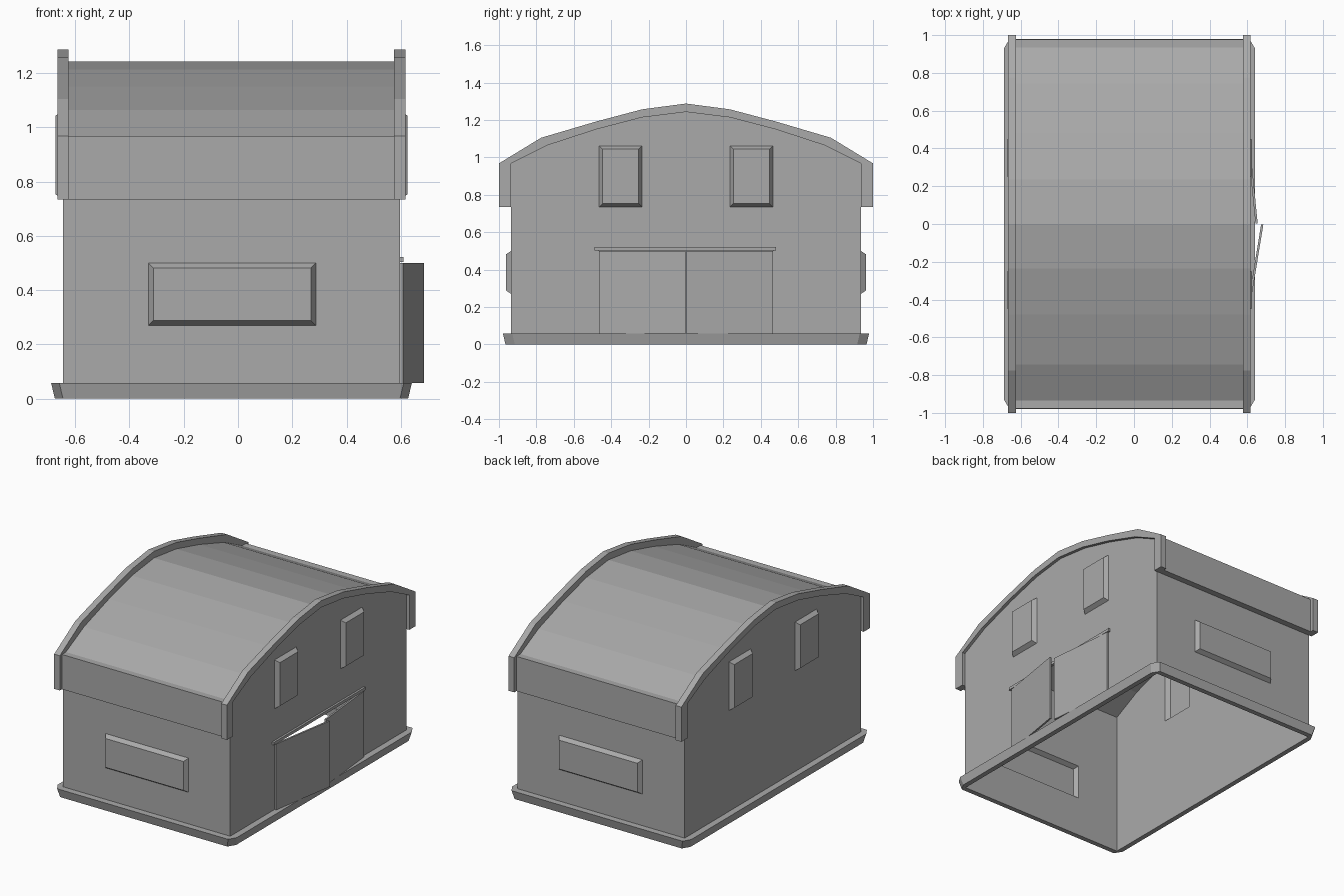
import bpy, bmesh
from mathutils import Vector

if "Cube" in bpy.data.objects:
    bpy.data.objects.remove(bpy.data.objects["Cube"])

grey = bpy.data.materials.new("plain_grey")
grey.use_nodes = True
grey.diffuse_color = (0.4, 0.4, 0.4, 1)
grey.node_tree.nodes["Principled BSDF"].inputs["Base Color"].default_value = (0.4, 0.4, 0.4, 1)

# Main dimensions
X0, X1, Y = -0.645, 0.597, 0.935
EAVE, SILL = 0.968, 0.735


def finish(name, bm):
    mesh = bpy.data.meshes.new(name)
    bm.to_mesh(mesh)
    bm.free()
    mesh.materials.append(grey)
    obj = bpy.data.objects.new(name, mesh)
    bpy.context.collection.objects.link(obj)
    return obj


def mirrored(half):
    """Mirror a half profile that ends on y = 0."""
    return half + [(-y, z) for y, z in reversed(half[:-1])]


def prism(name, points, offset):
    """Solid made by pushing a flat outline along an offset."""
    bm = bmesh.new()
    face = bm.faces.new([bm.verts.new(p) for p in points])
    pushed = bmesh.ops.extrude_face_region(bm, geom=[face], use_keep_orig=True)["geom"]
    bmesh.ops.translate(bm, vec=offset, verts=[v for v in pushed if isinstance(v, bmesh.types.BMVert)])
    bmesh.ops.recalc_face_normals(bm, faces=bm.faces)
    return finish(name, bm)


def box(name, lo, hi):
    (a, b, c), (d, e, f) = lo, hi
    return prism(name, [(a, b, c), (d, b, c), (d, e, c), (a, e, c)], (0, 0, f - c))


def wall(name, place, outline, windows):
    """Thin wall with raised, bevelled windows; place(u, v, depth) gives 3D points."""
    bm = bmesh.new()
    out = Vector(place(0, 0, 1)) - Vector(place(0, 0, 0))

    def loop(pts, depth=0):
        vs = [bm.verts.new(place(u, v, depth)) for u, v in pts]
        return vs, [bm.edges.new((vs[i - 1], vs[i])) for i in range(len(vs))]

    edges = loop(outline)[1]
    rings = []
    for u0, u1, v0, v1 in windows:
        vs, es = loop([(u0, v0), (u1, v0), (u1, v1), (u0, v1)])
        edges += es
        b = 0.018
        pane = loop([(u0 + b, v0 + b), (u1 - b, v0 + b), (u1 - b, v1 - b), (u0 + b, v1 - b)], 0.027)[0]
        rings.append((vs, pane))
    bmesh.ops.triangle_fill(bm, edges=edges, use_beauty=True, normal=out)
    for vs, pane in rings:
        bm.faces.new(pane)
        for i in range(4):
            bm.faces.new((vs[i - 1], vs[i], pane[i], pane[i - 1]))
    bm.normal_update()
    for f in bm.faces:
        if f.normal.dot(out) < 0:
            f.normal_flip()
    return finish(name, bm)


# Roof curve shared by the gables, roof and parapets
curve = mirrored([(-Y, EAVE), (-0.743, 1.064), (-0.48, 1.15), (-0.235, 1.214), (0, 1.243)])
crest = mirrored([(-1, EAVE), (-0.775, 1.105), (-0.48, 1.192), (-0.235, 1.257), (0, 1.288)])

# End walls, each with one long window
long_window = [(-0.33, 0.287, 0.27, 0.5)]
end_outline = [(X0, 0), (X1, 0), (X1, EAVE), (X0, EAVE)]
wall("front_wall", lambda u, v, d: (u, -Y - d, v), end_outline, long_window)
wall("back_wall", lambda u, v, d: (u, Y + d, v), end_outline, long_window)

# Gable walls with paired upper windows; the right one has the doorway
pair = [(-0.465, -0.235, 0.735, 1.062), (0.235, 0.465, 0.735, 1.062)]
door, lintel = 0.465, 0.505
top = curve[::-1]
doorway = [(-Y, 0), (-door, 0), (-door, lintel), (door, lintel), (door, 0), (Y, 0)]
wall("door_gable_wall", lambda u, v, d: (X1 + d, u, v), doorway + top, pair)
wall("plain_gable_wall", lambda u, v, d: (X0 - d, u, v), [(-Y, 0), (Y, 0)] + top, pair)

# Roof skin with boxed eaves
eave = [(-Y, SILL), (-0.977, SILL), (-0.977, EAVE)]
profile = eave + curve + [(-y, z) for y, z in reversed(eave)]
bm = bmesh.new()
rows = [[bm.verts.new((x, y, z)) for y, z in profile] for x in (X0, X1)]
for i in range(len(profile) - 1):
    bm.faces.new((rows[0][i], rows[1][i], rows[1][i + 1], rows[0][i + 1]))
finish("roof", bm)

# Raised parapet bands over both gables
band = [(-Y, SILL), (-1, SILL)] + crest + [(1, SILL), (Y, SILL)] + top
for name, x in (("left_parapet", X1), ("right_parapet", X0)):
    prism(name, [(x - 0.021, y, z) for y, z in band], (0.042, 0, 0))


# Base skirting with cut corners and a slight inward taper
def ring(grow, z, cut_x=0, cut_y=0):
    a, b, c = X0 - grow, X1 + grow, Y + grow
    return [(a + cut_x, -c, z), (b - cut_x, -c, z), (b, -c + cut_y, z), (b, c - cut_y, z),
            (b - cut_x, c, z), (a + cut_x, c, z), (a, c - cut_y, z), (a, -c + cut_y, z)]


bm = bmesh.new()
loops = [[bm.verts.new(p) for p in r] for r in (
    ring(-0.003, 0.058), ring(0.044, 0.058, 0.03, 0.05), ring(0.03, 0, 0.03, 0.05), ring(-0.003, 0))]
for k in range(4):
    for i in range(8):
        bm.faces.new((loops[k - 1][i - 1], loops[k - 1][i], loops[k][i], loops[k][i - 1]))
bmesh.ops.remove_doubles(bm, verts=bm.verts, dist=0.0005)
bmesh.ops.recalc_face_normals(bm, faces=bm.faces)
finish("base_skirting", bm)

# Double doors standing ajar, and the lintel above
for name, side, tip in (("front_door", -1, 0.685), ("rear_door", 1, 0.655)):
    hinge = side * door
    prism(name, [(X1, hinge, 0.058), (X1 + 0.012, hinge, 0.058),
                 (tip, side * 0.002, 0.058), (tip - 0.012, side * 0.002, 0.058)], (0, 0, 0.442))
box("door_lintel", (X1 - 0.002, -0.49, 0.503), (X1 + 0.014, 0.48, 0.522))
